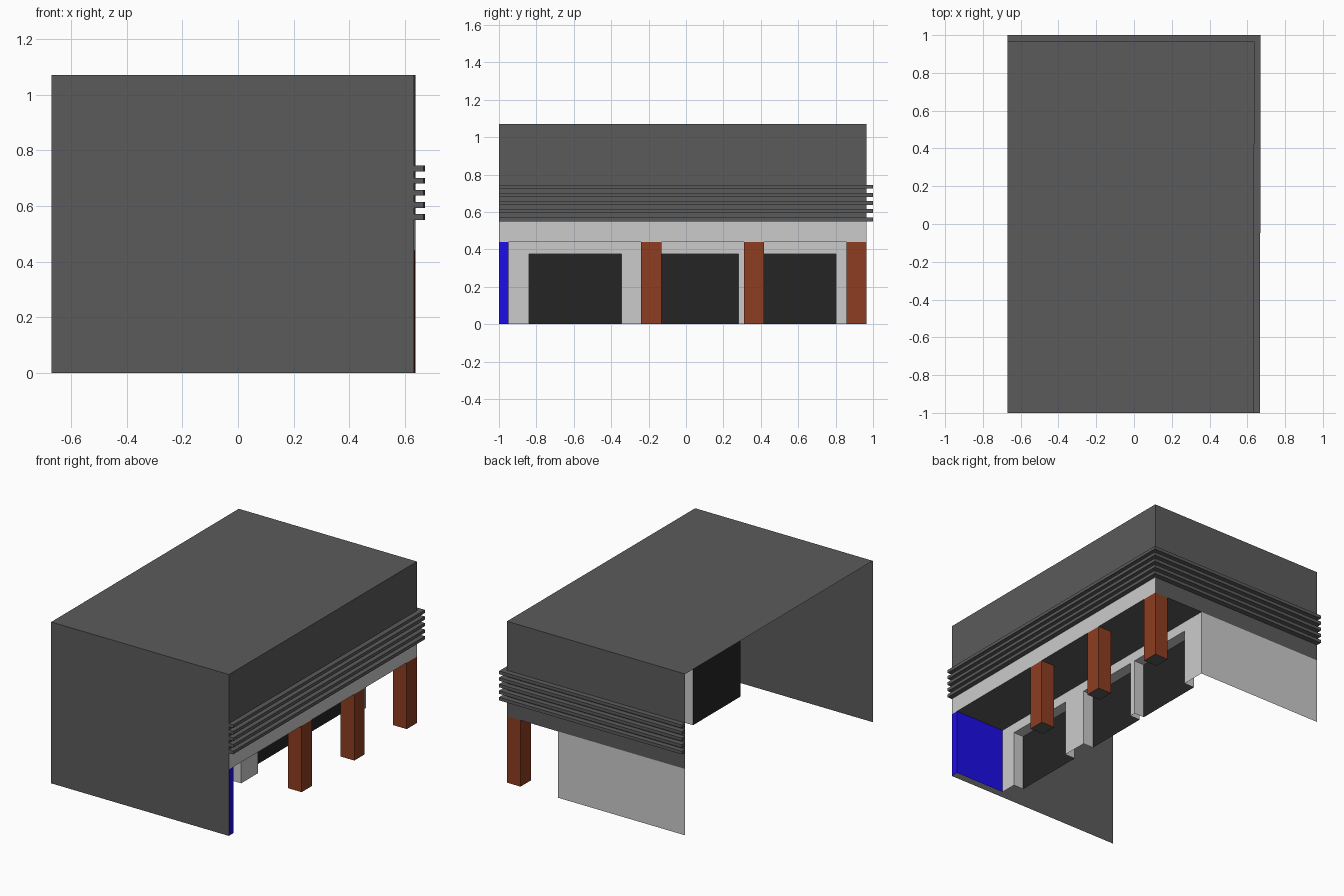
import bpy, bmesh

if "Cube" in bpy.data.objects:
    bpy.data.objects.remove(bpy.data.objects["Cube"])

LEFT, FRONT, BACK = -0.67, -1.0, 0.965
TOP, SOFFIT, BAND, HEAD = 1.07, 0.44, 0.55, 0.375
WALL, GLASS = 0.265, 0.19          # shopfront plane and window plane (x)
OPENINGS = [(-0.84, -0.345), (-0.17, 0.28), (0.32, 0.803)]


def facade(y):
    """x of the very slightly skewed right facade."""
    return 0.633 + 0.005 * (y - FRONT) / (BACK - FRONT)


def material(name, *rgb):
    m = bpy.data.materials.new(name)
    m.diffuse_color = (*rgb, 1)
    m.use_nodes = True
    m.node_tree.nodes["Principled BSDF"].inputs["Base Color"].default_value = m.diffuse_color
    return m


DARK = material("dark_grey", 0.105, 0.105, 0.105)
LIGHT = material("light_grey", 0.7, 0.7, 0.7)
BLACK = material("black_glass", 0.018, 0.018, 0.018)
BROWN = material("brown", 0.27, 0.047, 0.015)
BLUE = material("blue", 0.012, 0.004, 0.8)


def add(name, bm, *mats):
    me = bpy.data.meshes.new(name)
    bm.to_mesh(me)
    bm.free()
    for m in mats:
        me.materials.append(m)
    ob = bpy.data.objects.new(name, me)
    bpy.context.collection.objects.link(ob)
    return ob


def sheet(name, path, z0, z1, mat):
    """Upright open wall along a plan path (faces right of travel)."""
    bm = bmesh.new()
    low = [bm.verts.new((x, y, z0)) for x, y in path]
    high = [bm.verts.new((x, y, z1)) for x, y in path]
    for i in range(len(path) - 1):
        bm.faces.new((low[i], low[i + 1], high[i + 1], high[i]))
    return add(name, bm, mat)


def flat(name, outline, z, mat, down=False):
    """Horizontal face from a counterclockwise outline."""
    bm = bmesh.new()
    f = bm.faces.new([bm.verts.new((x, y, z)) for x, y in outline])
    if down:
        f.normal_flip()
    return add(name, bm, mat)


def prism(name, outline, z0, z1, mat, base=True):
    """Block on a counterclockwise outline, with or without end caps."""
    bm = bmesh.new()
    n = len(outline)
    low = [bm.verts.new((x, y, z0)) for x, y in outline]
    high = [bm.verts.new((x, y, z1)) for x, y in outline]
    if base:
        bm.faces.new(low[::-1])
        bm.faces.new(high)
    for i in range(n):
        j = (i + 1) % n
        bm.faces.new((low[i], low[j], high[j], high[i]))
    return add(name, bm, mat)


XF, XB = facade(FRONT), facade(BACK)

# Main shell: roof, front wall, upper walls (left side is open)
flat("roof", [(LEFT, FRONT), (XF, FRONT), (XB, BACK), (LEFT, BACK)], TOP, DARK)
sheet("front_wall", [(LEFT, FRONT), (XF, FRONT)], 0, TOP, DARK)
sheet("upper_facade", [(XF, FRONT), (XB, BACK)], BAND, TOP, DARK)
sheet("upper_back_wall", [(XB, BACK), (LEFT, BACK)], SOFFIT, TOP, DARK)
sheet("sign_band", [(XF, FRONT), (XB, BACK)], SOFFIT, BAND, LIGHT)
flat("soffit", [(WALL, FRONT), (XF, FRONT), (XB, BACK), (WALL, BACK)],
     SOFFIT, DARK)
sheet("lower_back_wall", [(WALL, BACK), (LEFT, BACK)], 0, SOFFIT, LIGHT)

# Blue end of the front wall inside the arcade
sheet("blue_end_wall", [(XF, FRONT), (facade(-0.95), -0.95), (WALL, -0.95)],
      0, SOFFIT, BLUE)

# Recessed shopfront: piers with jambs, lintel, windows
edges = [None] + OPENINGS + [None]
for i in range(len(OPENINGS) + 1):
    before, after = edges[i], edges[i + 1]
    path = [(GLASS, before[1]), (WALL, before[1])] if before else [(WALL, -0.95)]
    path += [(WALL, after[0]), (GLASS, after[0])] if after else [(WALL, BACK)]
    sheet(f"shopfront_pier_{i + 1}", path, 0, HEAD, LIGHT)
sheet("shopfront_lintel", [(WALL, -0.95), (WALL, BACK)], HEAD, SOFFIT, LIGHT)
for i, (a, b) in enumerate(OPENINGS, 1):
    sheet(f"window_{i}", [(GLASS, a), (GLASS, b)], 0, HEAD, BLACK)
    flat(f"window_head_{i}", [(GLASS, a), (WALL, a), (WALL, b), (GLASS, b)],
         HEAD, LIGHT, down=True)

# Arcade pillars with grey base plates
for i, y in enumerate((-0.24, 0.31, 0.857), 1):
    y2 = y + 0.108
    x1, x2 = facade(y), facade(y2)
    plan = [(x1 - 0.1, y), (x1, y), (x2, y2), (x2 - 0.1, y2)]
    prism(f"pillar_{i}", plan, 0, SOFFIT, BROWN, base=False)
    flat(f"pillar_base_{i}", plan, 0, DARK)

# Horizontal slats wrapping the right and back faces
D = 0.033
ring = [(XF, FRONT), (XF + D, FRONT), (XB + D, 1.0),
        (LEFT, 1.0), (LEFT, BACK), (XB, BACK)]
for i in range(5):
    z = 0.55 + i * 0.0435
    prism(f"slat_{i + 1}", ring, z, z + 0.021, DARK)
